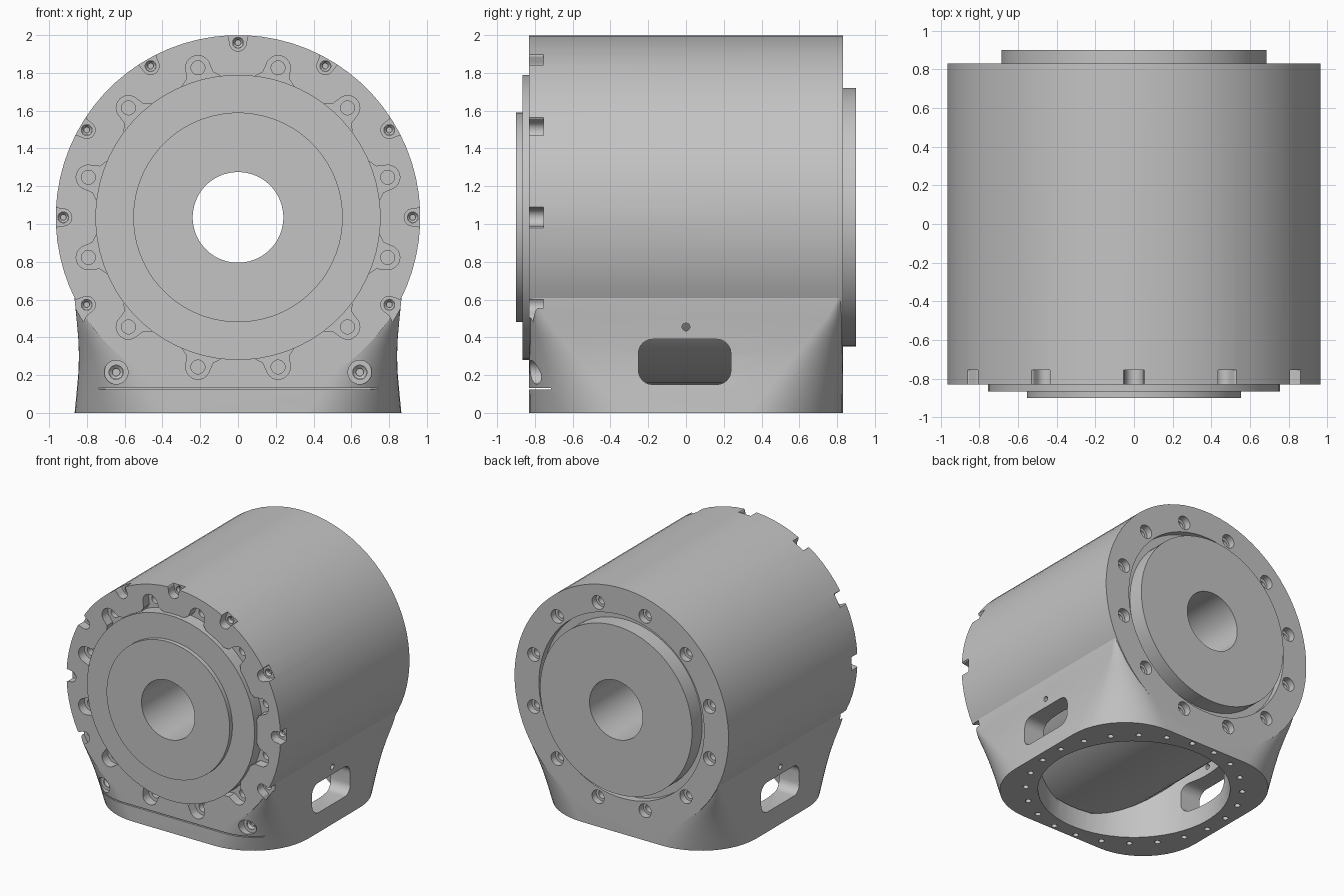
import bpy, bmesh
from math import sin, cos, pi, radians

if "Cube" in bpy.data.objects:
    bpy.data.objects.remove(bpy.data.objects["Cube"], do_unlink=True)

AXIS_Z = 1.035      # height of the drum axis
BODY_R = 0.965
FACE = 0.83         # half depth of the housing

grey = bpy.data.materials.new("machined grey")
grey.diffuse_color = (0.55, 0.55, 0.55, 1)
grey.use_nodes = True
grey.node_tree.nodes["Principled BSDF"].inputs["Base Color"].default_value = (0.55, 0.55, 0.55, 1)


def circle(axis, a, b, r, t, n):
    """Ring of n points around an axis at position t; (a, b) is its centre."""
    pts = []
    for i in range(n):
        w = 2 * pi * (i + 0.5) / n
        p, q = a + r * cos(w), b + r * sin(w)
        pts.append({"x": (t, p, q), "y": (p, t, q), "z": (p, q, t)}[axis])
    return pts


def loft(bm, rings, closed=False):
    """Skin rings of equal length, with end caps or as a closed loop."""
    loops = [[bm.verts.new([round(c, 5) for c in p]) for p in ring] for ring in rings]
    n = len(loops[0])
    pairs = list(zip(loops, loops[1:]))
    if closed:
        pairs.append((loops[-1], loops[0]))
    else:
        bm.faces.new(loops[0])
        bm.faces.new(loops[-1])
    for lo, hi in pairs:
        for i in range(n):
            j = (i + 1) % n
            bm.faces.new((lo[i], lo[j], hi[j], hi[i]))


def cylinder(bm, axis, a, b, r, t0, t1, n=20):
    loft(bm, [circle(axis, a, b, r, t, n) for t in (t0, t1)])


def lathe(bm, a, b, profile, n):
    loft(bm, [circle("y", a, b, r, t, n) for r, t in profile], closed=True)


def finish(bm, name):
    bmesh.ops.recalc_face_normals(bm, faces=bm.faces)
    mesh = bpy.data.meshes.new(name)
    bm.to_mesh(mesh)
    bm.free()
    mesh.materials.append(grey)
    obj = bpy.data.objects.new(name, mesh)
    bpy.context.collection.objects.link(obj)
    return obj


def activate(obj):
    bpy.ops.object.select_all(action="DESELECT")
    obj.select_set(True)
    bpy.context.view_layer.objects.active = obj


def combine(target, tool, operation="DIFFERENCE"):
    activate(target)
    mod = target.modifiers.new("cut", "BOOLEAN")
    mod.operation, mod.solver, mod.object = operation, "EXACT", tool
    bpy.ops.object.modifier_apply(modifier=mod.name)
    bpy.data.objects.remove(tool, do_unlink=True)


def smooth(obj):
    activate(obj)
    bpy.ops.object.shade_smooth_by_angle(angle=radians(20))


def rounded_rect(hx, hy, r, z, steps=12):
    pts = []
    for k, (sx, sy) in enumerate(((1, 1), (-1, 1), (-1, -1), (1, -1))):
        for i in range(steps + 1):
            w = pi / 2 * (k + i / steps)
            pts.append((sx * (hx - r) + r * cos(w), sy * (hy - r) + r * sin(w), z))
    return pts


def polar(r, deg):
    return r * cos(radians(deg)), AXIS_Z + r * sin(radians(deg))


def pocket(bm, x, z, deg, r, length, flare):
    """Round-ended pocket in the front face that opens towards angle deg."""
    shape = [(-r * cos(w), r * sin(w)) for w in (pi * (i / 12 - 0.5) for i in range(13))]
    shape += [(length * 0.5, r * 1.1), (length, flare), (length, -flare), (length * 0.5, -r * 1.1)]
    c, s = cos(radians(deg)), sin(radians(deg))
    loft(bm, [[(x + u * c - v * s, y, z + u * s + v * c) for u, v in shape]
              for y in (-0.9, -0.755)])


# Housing: horizontal barrel merged with a base whose corners round off downwards
bm = bmesh.new()
cylinder(bm, "y", 0, AXIS_Z, BODY_R, -FACE, FACE, 72)
housing = finish(bm, "housing")
bm = bmesh.new()
levels = ((0, 0.865), (0.1, 0.855), (0.2, 0.846), (0.3, 0.842), (0.4, 0.846), (0.5, 0.855), (0.6, 0.865), (0.66, 0.867))
loft(bm, [rounded_rect(hx, FACE, max(0.5 - 0.83 * z, 0.03), z) for z, hx in levels])
combine(housing, finish(bm, "base"), "UNION")

# Hollow interior, drum opening, rear recess and bottom opening
for name, axis, b, r, t0, t1 in (
        ("cavity", "y", AXIS_Z, 0.89, -0.7, 0.7),
        ("drum_opening", "y", AXIS_Z, 0.68, -1, 1),
        ("rear_recess", "y", AXIS_Z, 0.745, 0.77, 1),
        ("bottom_opening", "z", 0, 0.71, -0.1, 0.8)):
    bm = bmesh.new()
    cylinder(bm, axis, 0, b, r, t0, t1, 64)
    combine(housing, finish(bm, name))

# Front pockets: rim notches, inner bolt pockets and the two lower corner bolts
rim = [polar(0.925, 90 + 30 * k) + (90 + 30 * k,) for k in range(-4, 5)]
inner = [polar(0.82, 15 + 30 * k) + (15 + 30 * k,) for k in range(12)]
corners = [(0.645, 0.215), (-0.645, 0.215)]
bm = bmesh.new()
for x, z, deg in rim:
    pocket(bm, x, z, deg, 0.045, 0.06, 0.07)
for x, z in corners:
    cylinder(bm, "y", x, z, 0.063, -0.9, -0.755, 24)
combine(housing, finish(bm, "rim_notches"))
bm = bmesh.new()
for x, z, deg in inner:
    pocket(bm, x, z, deg + 180, 0.065, 0.085, 0.12)
combine(housing, finish(bm, "inner_pockets"))

# Bolt holes: front, counterbored rear and base ring
bm = bmesh.new()
for x, z, deg in inner:
    cylinder(bm, "y", x, z, 0.037, -0.8, -0.65)
    cylinder(bm, "y", x, z, 0.055, 0.775, 0.9)
for x, z, deg in rim:
    cylinder(bm, "y", x, z, 0.029, -0.8, -0.715)
for x, z in corners:
    cylinder(bm, "y", x, z, 0.038, -0.8, -0.715)
for k in range(24):
    w = 2 * pi * (k + 0.5) / 24
    cylinder(bm, "z", 0.8 * cos(w), 0.8 * sin(w), 0.022, -0.1, 0.1, 12)
combine(housing, finish(bm, "bolt_holes"))
bm = bmesh.new()
for x, z, deg in inner:
    cylinder(bm, "y", x, z, 0.033, 0.65, 0.8)
combine(housing, finish(bm, "rear_through_holes"))

# Side windows with a small hole above, and the thin slit under the front flange
bm = bmesh.new()
for side in (1, -1):
    outline = rounded_rect(0.245, 0.12, 0.075, 0, 6)
    loft(bm, [[(side * t, u - 0.007, v + 0.27) for u, v, _ in outline] for t in (0.5, 1.1)])
    cylinder(bm, "x", 0, 0.455, 0.021, side * 0.6, side * 1.1, 16)
loft(bm, [[(-1, y, z), (1, y, z), (1, y, z + 0.009), (-1, y, z + 0.009)]
          for y, z in ((-0.9, 0.124), (-0.715, 0.124))])
combine(housing, finish(bm, "side_windows"))
smooth(housing)

# Drum filling the barrel, with stepped front and rear hubs and a central bore
bm = bmesh.new()
hub = ((0.24, -0.9), (0.555, -0.9), (0.555, -0.865), (0.755, -0.865), (0.755, -0.76),
       (0.67, -0.75), (0.67, -0.69), (0.886, -0.69), (0.886, 0.69), (0.685, 0.69),
       (0.685, 0.9), (0.24, 0.9))
lathe(bm, 0, AXIS_Z, hub, 64)
smooth(finish(bm, "drum"))

# Recessed socket screws in the rim notches and lower corners
bm = bmesh.new()
for x, z, r in [(x, z, 0.028) for x, z, deg in rim] + [(x, z, 0.037) for x, z in corners]:
    lathe(bm, x, z, ((r * 0.55, -0.72), (r * 0.55, -0.735), (r, -0.75), (r, -0.72)), 16)
smooth(finish(bm, "flange_screws"))
